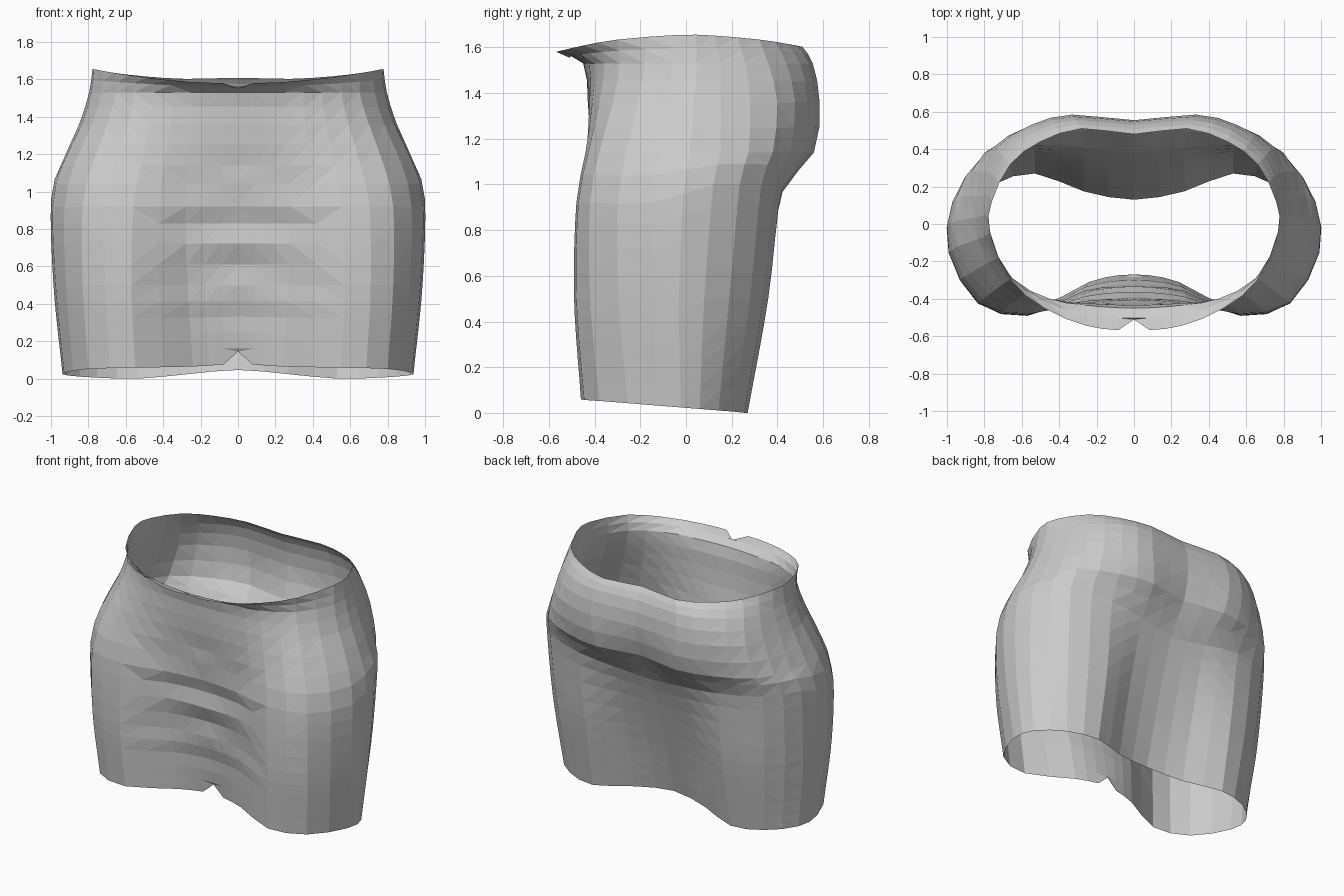
import bpy, bmesh, math
from mathutils import Vector

if "Cube" in bpy.data.objects:
    bpy.data.objects.remove(bpy.data.objects["Cube"])

# Half cross-sections (x, y), running from front centre round the hip to back centre
HEM = [(0, -.27), (.24, -.31), (.55, -.46), (.8, -.38), (.93, -.12),
       (.91, .06), (.75, .21), (.53, .27), (.27, .175), (0, .13)]
THIGH = [(0, -.33), (.27, -.36), (.57, -.49), (.83, -.42), (.975, -.15),
         (.96, .08), (.8, .28), (.53, .36), (.27, .28), (0, .25)]
CREASE = [(0, -.39), (.28, -.41), (.56, -.48), (.83, -.42), (.99, -.15),
          (.97, .12), (.82, .33), (.54, .42), (.27, .41), (0, .38)]
SEAT = [(0, -.41), (.27, -.42), (.52, -.44), (.78, -.38), (.94, -.12),
        (.92, .15), (.8, .38), (.55, .51), (.3, .56), (0, .51)]
HIP = [(0, -.43), (.25, -.425), (.47, -.41), (.7, -.32), (.835, -.08),
       (.835, .15), (.74, .40), (.55, .53), (.33, .585), (0, .555)]
WAIST = [(0, -.45), (.25, -.435), (.45, -.40), (.65, -.29), (.785, -.06),
         (.78, .15), (.70, .36), (.52, .50), (.31, .555), (0, .53)]
LIP = [(0, -.57), (.25, -.545), (.48, -.45), (.66, -.30), (.77, -.04),
       (.76, .12), (.66, .32), (.5, .44), (.28, .51), (0, .48)]


def hem_z(x, y):
    return .022 - .08 * y + .035 * max(0, 1 - x / .5)


def lip_z(x, y):
    return 1.655 - (.075 * (y / .57) ** 2 if y < 0 else .05 * (y / .5) ** 2)


def crease_z(x, y):
    return .92 + (.08 * min(1, x / .7) if y > 0 else 0)


HEIGHTS = [hem_z, lambda x, y: .5, crease_z, lambda x, y: 1.14,
           lambda x, y: 1.36, lambda x, y: 1.53, lip_z]
RINGS = [HEM, THIGH, CREASE, SEAT, HIP, WAIST, LIP]


def smooth(points, steps, mirrored=False):
    """Catmull-Rom through points; steps = subdivisions of each span."""
    n = len(points)
    if mirrored:
        flip = lambda p: Vector((-p.x, p.y, p.z))
        ext = [flip(points[1])] + points + [flip(points[-2])]
    else:
        ext = [2 * points[0] - points[1]] + points + [2 * points[-1] - points[-2]]
    out = []
    for i in range(n - 1):
        a, b, c, d = ext[i:i + 4]
        for k in range(steps[i]):
            t = k / steps[i]
            out.append(.5 * (2 * b + (c - a) * t + (2 * a - 5 * b + 4 * c - d) * t * t
                             + (3 * b - a - 3 * c + d) * t ** 3))
    return out + [points[-1].copy()]


# Skirt shell: smooth round each ring, then up each column
rings = [smooth([Vector((x, y, h(x, y))) for x, y in ring], [3] + [2] * 8, True)
         for ring, h in zip(RINGS, HEIGHTS)]
columns = [smooth(list(col), [5, 4, 2, 2, 2, 2]) for col in zip(*rings)]

# Horizontal fabric folds over the front
for col in columns:
    for p in col:
        if p.y < -.2 and p.x < .5 and .2 < p.z < 1.3:
            fade = (1 - p.x / .5) ** .5 * math.sin(math.pi * (p.z - .2) / 1.1)
            p.y += .016 * fade * math.sin(p.z * 24 + p.x * 3)

# Small V notches at the front of hem and waist
columns[0][0].z = .145
columns[0][-1] = Vector((0, -.51, 1.555))

bm = bmesh.new()
grid = [[bm.verts.new(p) for p in col] for col in columns]
for i in range(len(grid) - 1):
    for j in range(len(grid[0]) - 1):
        bm.faces.new((grid[i][j], grid[i + 1][j], grid[i + 1][j + 1], grid[i][j + 1]))
bmesh.ops.triangulate(bm, faces=bm.faces[:])
mesh = bpy.data.meshes.new("mini_skirt")
bm.to_mesh(mesh)
bm.free()
skirt = bpy.data.objects.new("mini_skirt", mesh)
bpy.context.collection.objects.link(skirt)

# Mirror the other half
mirror = skirt.modifiers.new("other_half", 'MIRROR')
mirror.use_clip = True
mirror.merge_threshold = .001
